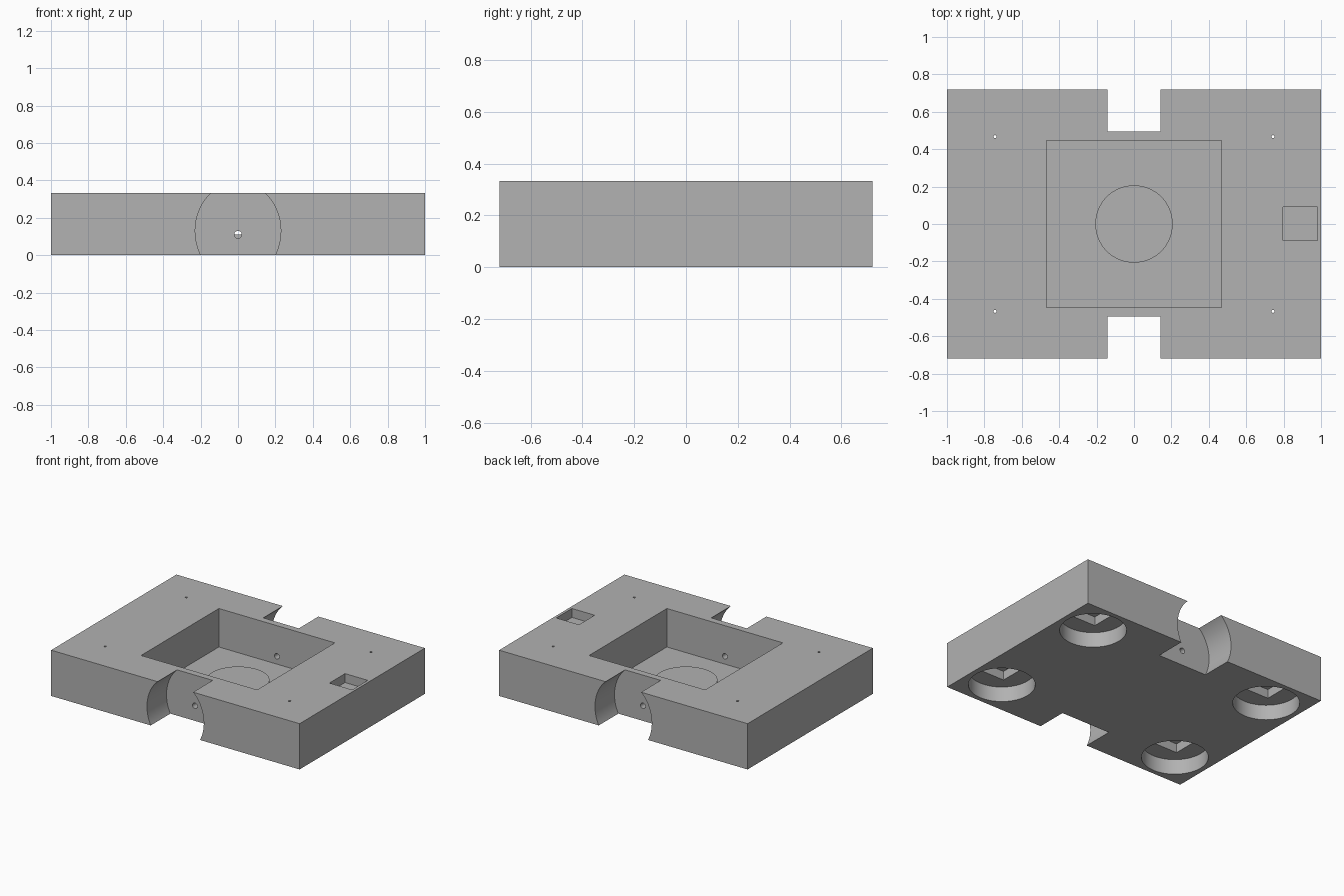
import bpy
import math

cube = bpy.data.objects.get("Cube")
if cube:
    bpy.data.objects.remove(cube, do_unlink=True)

HEIGHT = 0.333
HALF_DEPTH = 0.72

grey = bpy.data.materials.new("plain grey")
grey.use_nodes = True
colour = (0.445, 0.445, 0.445, 1)
grey.diffuse_color = colour
grey.node_tree.nodes["Principled BSDF"].inputs["Base Color"].default_value = colour


def finish(obj, name, scale):
    obj.name = name
    obj.scale = scale
    bpy.ops.object.transform_apply(location=False, rotation=True, scale=True)
    obj.data.materials.append(grey)
    return obj


def box(name, low, high):
    centre = [(a + b) / 2 for a, b in zip(low, high)]
    bpy.ops.mesh.primitive_cube_add(size=1, location=centre)
    return finish(bpy.context.object, name, [b - a for a, b in zip(low, high)])


def cylinder(name, radius, length, centre, sides=64, along_y=False, stretch=1):
    tilt = (math.pi / 2, 0, 0) if along_y else (0, 0, 0)
    bpy.ops.mesh.primitive_cylinder_add(vertices=sides, radius=radius, depth=length,
                                        location=centre, rotation=tilt)
    return finish(bpy.context.object, name, (1, stretch, 1))


def cut(target, cutter):
    mod = target.modifiers.new("cut", "BOOLEAN")
    mod.operation = "DIFFERENCE"
    mod.solver = "EXACT"
    mod.object = cutter
    bpy.ops.object.select_all(action="DESELECT")
    bpy.context.view_layer.objects.active = target
    target.select_set(True)
    bpy.ops.object.modifier_apply(modifier=mod.name)
    bpy.data.objects.remove(cutter, do_unlink=True)


# Main block with a square central pocket
body = box("body", (-1, -HALF_DEPTH, 0), (1, HALF_DEPTH, HEIGHT))
cut(body, box("pocket_cutter", (-0.467, -0.447, 0.053), (0.467, 0.447, 0.5)))

# Shallow recess near the left edge
cut(body, box("recess_cutter", (0.797, -0.088, HEIGHT - 0.065), (0.98, 0.092, 0.5)))

# Rounded notches in the front and back, joined to the pocket by a small hole
for side in (-1, 1):
    cut(body, cylinder("notch_cutter", 0.229, 0.5, (0, side * 0.745, 0.13),
                       along_y=True, stretch=1.135))
cut(body, cylinder("wall_hole_cutter", 0.02, 2, (0, 0, 0.11), 24, along_y=True))

# Foot wells underneath: round bore, square seat and pin hole
for x in (-0.743, 0.743):
    for y in (-0.467, 0.467):
        cut(body, cylinder("bore_cutter", 0.22, 0.31, (x, y, -0.045)))
        cut(body, box("seat_cutter", (x - 0.09, y - 0.09, 0.05),
                      (x + 0.09, y + 0.09, 0.175)))
        cut(body, cylinder("pin_hole_cutter", 0.008, 0.4, (x, y, 0.3), 16))

# Raised round pad on the pocket floor
pad = cylinder("pocket_pad", 0.207, 0.07, (0, 0, 0.075))

for obj in (body, pad):
    bpy.ops.object.select_all(action="DESELECT")
    bpy.context.view_layer.objects.active = obj
    obj.select_set(True)
    bpy.ops.object.shade_smooth_by_angle(angle=math.radians(30))
